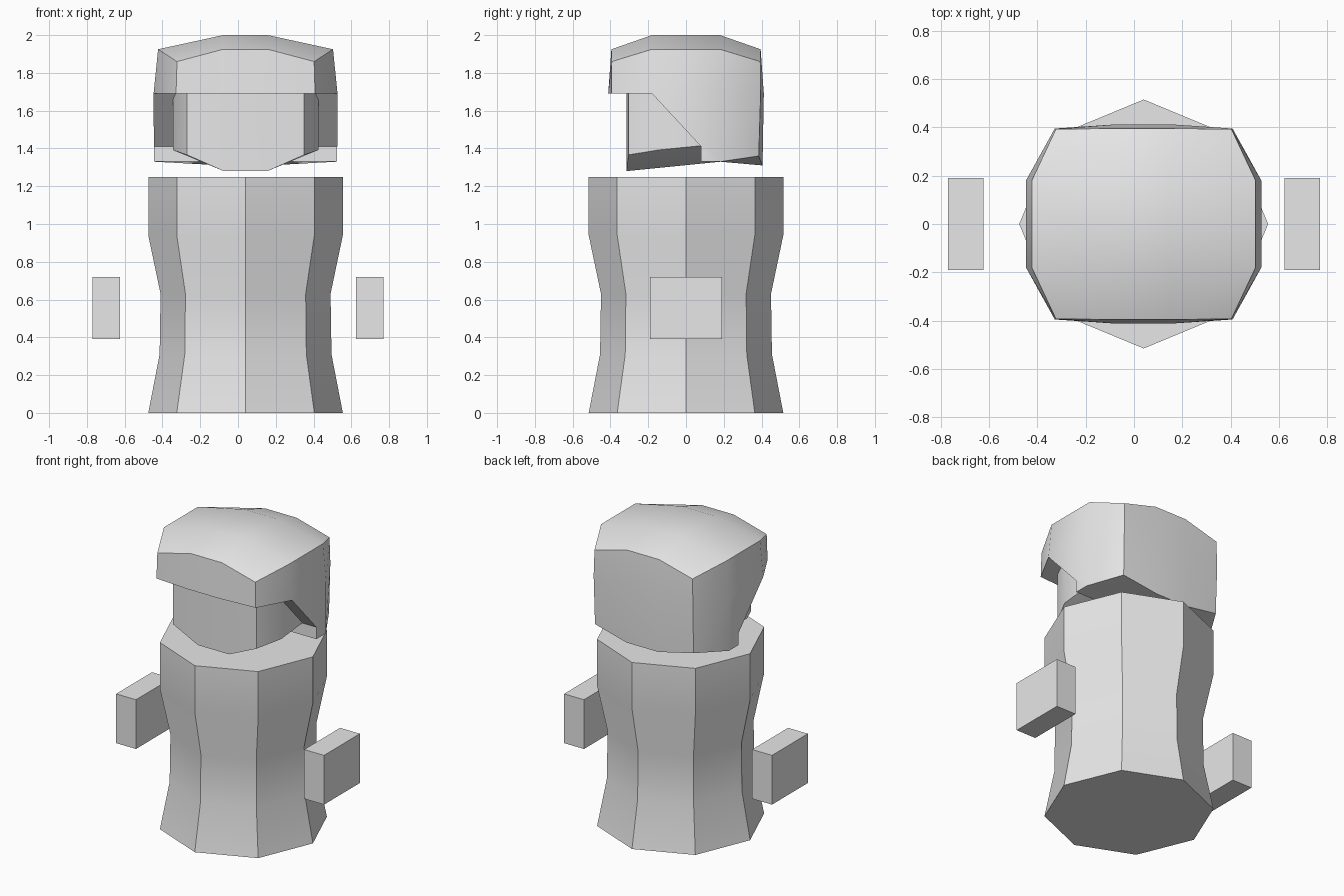
import bpy
import bmesh
import math

if "Cube" in bpy.data.objects:
    bpy.data.objects.remove(bpy.data.objects["Cube"], do_unlink=True)

CX = 0.04  # the body and head sit slightly off centre between the hands

# Single plain material
grey = bpy.data.materials.new("plain grey")
grey.use_nodes = True
grey.diffuse_color = (0.8, 0.8, 0.8, 1)
grey.node_tree.nodes["Principled BSDF"].inputs["Base Color"].default_value = (0.8, 0.8, 0.8, 1)


def add_object(name, bm, x=0.0):
    bmesh.ops.recalc_face_normals(bm, faces=bm.faces)
    mesh = bpy.data.meshes.new(name)
    bm.to_mesh(mesh)
    bm.free()
    mesh.materials.append(grey)
    obj = bpy.data.objects.new(name, mesh)
    obj.location.x = x
    bpy.context.collection.objects.link(obj)
    return obj


def smooth(obj):
    obj.data.shade_smooth()
    obj.data.set_sharp_from_angle(angle=math.radians(30))


def bridge(bm, a, b):
    n = len(a)
    for i in range(n):
        bm.faces.new((a[i], a[(i + 1) % n], b[(i + 1) % n], b[i]))


def rounded_box(name, layers, inner, cap_z, tilt=0.0):
    """Twelve-sided box. Each layer holds a corner, a front and a side point,
    mirrored to all quadrants; inner is the cap's middle patch."""
    bm = bmesh.new()
    rings = []
    for i, (corner, front, side) in enumerate(layers):
        ring = []
        for sx, sy in ((1, 1), (-1, 1), (-1, -1), (1, -1)):
            pts = [side, corner, front]
            if sx * sy < 0:
                pts.reverse()
            for x, y, z in pts:
                lift = tilt * (y * sy + front[1]) if i == 0 else 0
                ring.append(bm.verts.new((sx * x, sy * y, z + lift)))
        rings.append(ring)
    for a, b in zip(rings, rings[1:]):
        bridge(bm, a, b)
    # Caps: a middle patch, four edge patches and four corner patches
    for ring, z in ((rings[0], cap_z[0]), (rings[-1], cap_z[1])):
        t = tilt if ring is rings[0] else 0
        mid = [bm.verts.new((sx * inner[0], sy * inner[1], z + t * (sy * inner[1] + layers[0][1][1])))
               for sx, sy in ((1, 1), (-1, 1), (-1, -1), (1, -1))]
        bm.faces.new(mid)
        for q in range(4):
            k = 3 * q
            bm.faces.new((ring[k], ring[k + 1], ring[k + 2], mid[q]))
            bm.faces.new((ring[k + 2], ring[(k + 3) % 12], mid[(q + 1) % 4], mid[q]))
    return add_object(name, bm, CX)


# Eight-sided waisted body
bm = bmesh.new()
rings = []
for z, r in ((0, 0.515), (0.31, 0.455), (0.63, 0.45), (0.94, 0.515), (1.25, 0.515)):
    rings.append([bm.verts.new((r * math.cos(k * math.pi / 4), r * math.sin(k * math.pi / 4), z))
                  for k in range(8)])
for a, b in zip(rings, rings[1:]):
    bridge(bm, a, b)
bm.faces.new(rings[0])
bm.faces.new(rings[-1])
smooth(add_object("body", bm, CX))

# Floating block hands
for name, x in (("right_hand", -0.697), ("left_hand", 0.697)):
    bm = bmesh.new()
    bmesh.ops.create_cube(bm, size=1)
    for v in bm.verts:
        v.co = (v.co.x * 0.147, v.co.y * 0.38, 0.555 + v.co.z * 0.33)
    add_object(name, bm, x)

# Head, with its underside rising towards the back
head = rounded_box("head", [
    ((0.31, 0.305, 1.365), (0.115, 0.315, 1.28), (0.385, 0.15, 1.375)),
    ((0.31, 0.305, 1.75), (0.115, 0.315, 1.75), (0.385, 0.15, 1.75)),
], (0.115, 0.15), (1.28, 1.75), tilt=0.1)
smooth(head)

# Hair block covering the top, back and sides
hair = rounded_box("hair", [
    ((0.365, 0.385, 1.36), (0.118, 0.405, 1.31), (0.485, 0.18, 1.33)),
    ((0.368, 0.395, 1.69), (0.118, 0.412, 1.69), (0.487, 0.18, 1.69)),
    ((0.363, 0.393, 1.86), (0.118, 0.395, 1.925), (0.463, 0.18, 1.925)),
], (0.118, 0.18), (1.33, 2.0))

# Cut the face opening, leaving a fringe and sloped sideburns
bm = bmesh.new()
profile = ((-0.6, 1.69), (-0.18, 1.69), (0.08, 1.41), (0.08, 1.0), (-0.6, 1.0))
bridge(bm, *[[bm.verts.new((x, y, z)) for y, z in profile] for x in (-1, 1)])
bm.verts.ensure_lookup_table()
bm.faces.new(bm.verts[:5])
bm.faces.new(bm.verts[5:])
cutter = add_object("face_cutter", bm)
cutter.hide_render = True
mod = hair.modifiers.new("face opening", 'BOOLEAN')
mod.operation = 'DIFFERENCE'
mod.solver = 'EXACT'
mod.object = cutter
bpy.context.view_layer.objects.active = hair
bpy.ops.object.modifier_apply(modifier=mod.name)
bpy.data.objects.remove(cutter, do_unlink=True)
smooth(hair)
